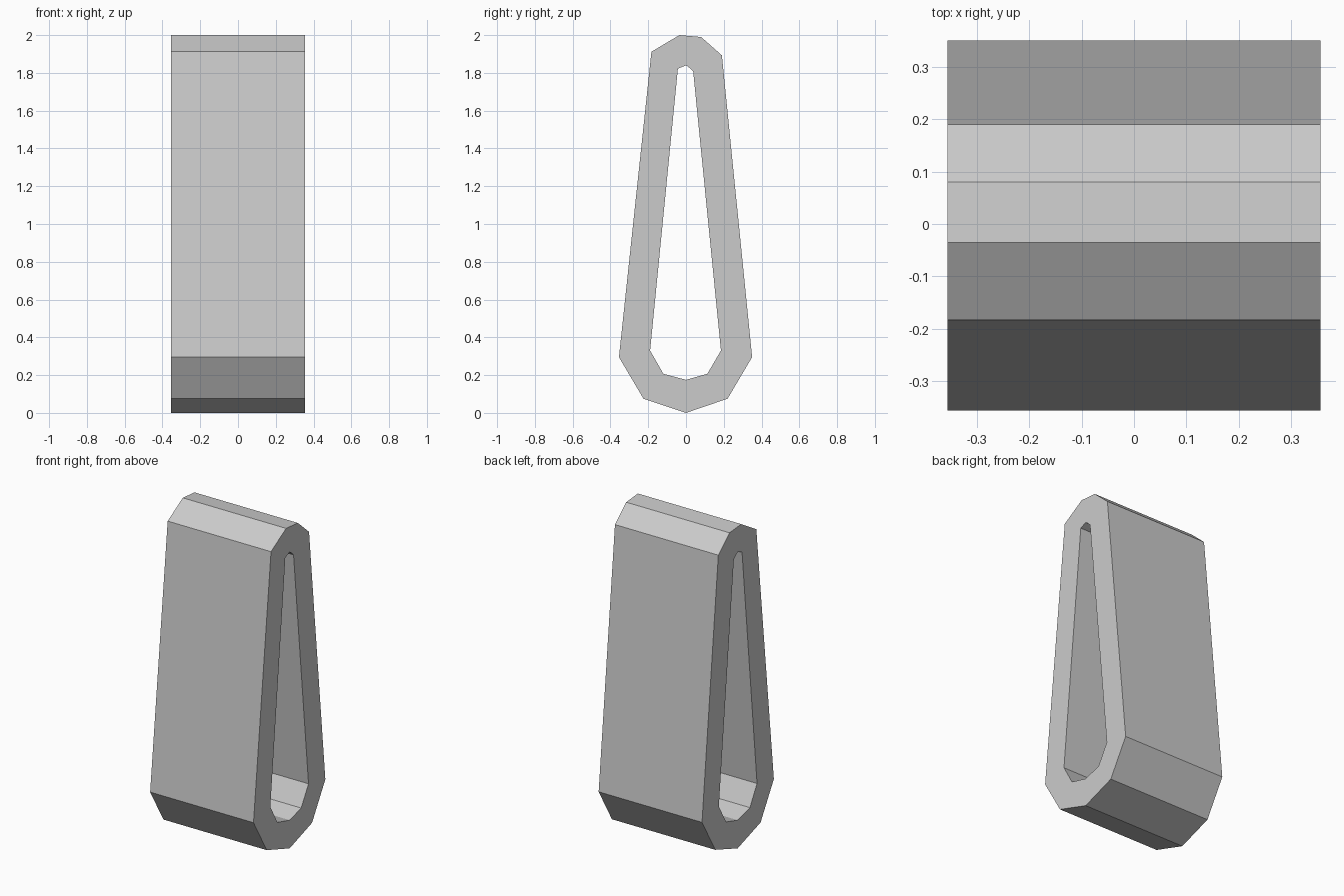
import bpy
import bmesh

# Remove the default cube
cube = bpy.data.objects.get("Cube")
if cube:
    bpy.data.objects.remove(cube, do_unlink=True)

HALF_WIDTH = 0.355

# Matching (y, z) profiles of the closed tapered loop, from the bottom point around
OUTER = [(0, 0), (0.22, 0.075), (0.35, 0.295), (0.19, 1.893), (0.08, 1.99),
         (-0.035, 2.0), (-0.183, 1.912), (-0.355, 0.295), (-0.225, 0.075)]
INNER = [(0, 0.175), (0.113, 0.207), (0.185, 0.33), (0.038, 1.808), (0.018, 1.827),
         (0, 1.84), (-0.043, 1.822), (-0.19, 0.33), (-0.12, 0.207)]

# Single plain colour
grey = bpy.data.materials.new("light_grey")
grey.use_nodes = True
colour = (0.6, 0.6, 0.6, 1)
grey.diffuse_color = colour
grey.node_tree.nodes["Principled BSDF"].inputs["Base Color"].default_value = colour

# Flat-faced loop band: side rims, outer wall and inner wall
bm = bmesh.new()


def ring(profile, x):
    return [bm.verts.new((x, y, z)) for y, z in profile]


loops = [ring(OUTER, -HALF_WIDTH), ring(OUTER, HALF_WIDTH),
         ring(INNER, HALF_WIDTH), ring(INNER, -HALF_WIDTH)]
count = len(OUTER)
for a, b in zip(loops, loops[1:] + loops[:1]):
    for i in range(count):
        j = (i + 1) % count
        bm.faces.new((a[i], a[j], b[j], b[i]))
bmesh.ops.recalc_face_normals(bm, faces=bm.faces)

mesh = bpy.data.meshes.new("loop_band")
bm.to_mesh(mesh)
bm.free()
mesh.materials.append(grey)
band = bpy.data.objects.new("loop_band", mesh)
bpy.context.collection.objects.link(band)
